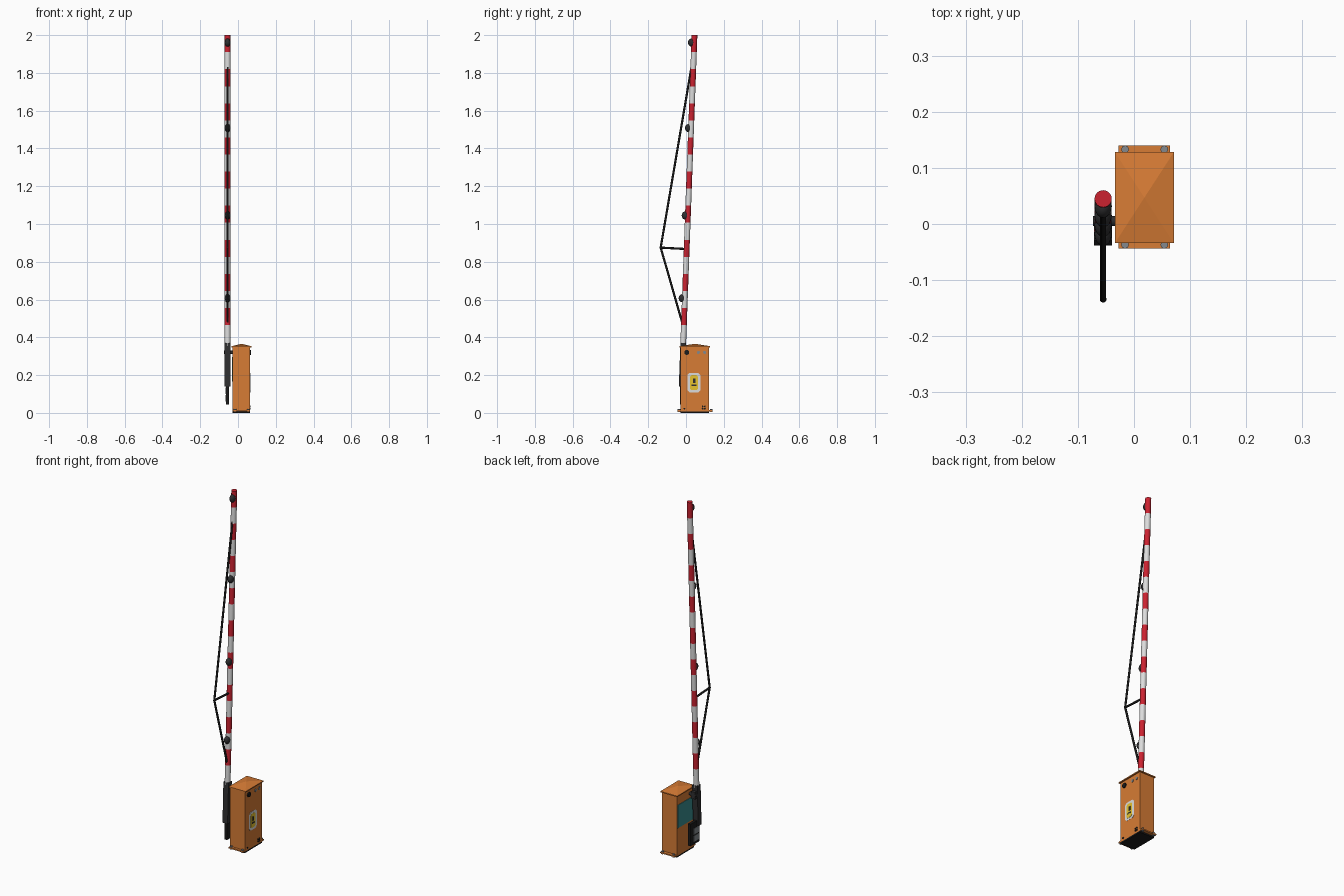
import bpy, bmesh, math
from mathutils import Vector, Matrix

if "Cube" in bpy.data.objects:
    bpy.data.objects.remove(bpy.data.objects["Cube"])


def mat(name, r, g, b):
    m = bpy.data.materials.new(name)
    m.diffuse_color = (r, g, b, 1)
    m.use_nodes = True
    m.node_tree.nodes["Principled BSDF"].inputs["Base Color"].default_value = m.diffuse_color
    return m


ORANGE = mat("orange", 0.68, 0.20, 0.035)
RED = mat("red", 0.60, 0.016, 0.03)
WHITE = mat("white", 0.72, 0.72, 0.72)
BLACK = mat("black", 0.010, 0.010, 0.010)
DARK = mat("dark grey", 0.028, 0.028, 0.030)
GREY = mat("steel grey", 0.23, 0.25, 0.27)
TEAL = mat("teal", 0.04, 0.26, 0.27)
YELLOW = mat("yellow", 0.80, 0.55, 0.03)


def make(name, bm, *mats, smooth=False):
    bmesh.ops.recalc_face_normals(bm, faces=bm.faces)
    me = bpy.data.meshes.new(name)
    bm.to_mesh(me)
    bm.free()
    ob = bpy.data.objects.new(name, me)
    bpy.context.collection.objects.link(ob)
    for m in mats:
        me.materials.append(m)
    if smooth:
        bpy.ops.object.select_all(action='DESELECT')
        bpy.context.view_layer.objects.active = ob
        ob.select_set(True)
        bpy.ops.object.shade_smooth_by_angle(angle=math.radians(40))
    return ob


def box(name, lo, hi, m):
    lo, hi = Vector(lo), Vector(hi)
    bm = bmesh.new()
    bmesh.ops.create_cube(bm, size=1, matrix=Matrix.Translation((lo + hi) / 2)
                          @ Matrix.Diagonal((*(hi - lo), 1)))
    return make(name, bm, m)


def rod(name, a, b, r, m, n=12):
    a, b = Vector(a), Vector(b)
    d = b - a
    bm = bmesh.new()
    bmesh.ops.create_cone(bm, cap_ends=True, segments=n, radius1=r, radius2=r, depth=d.length,
                          matrix=Matrix.Translation((a + b) / 2)
                          @ d.to_track_quat('Z', 'Y').to_matrix().to_4x4())
    return make(name, bm, m, smooth=True)


def plate(name, pts, x0, x1, m):
    """Extrude a y,z outline along x."""
    bm = bmesh.new()
    f = bm.faces.new([bm.verts.new((x0, y, z)) for y, z in pts])
    g = bmesh.ops.extrude_face_region(bm, geom=[f])["geom"]
    bmesh.ops.translate(bm, vec=(x1 - x0, 0, 0),
                        verts=[v for v in g if isinstance(v, bmesh.types.BMVert)])
    return make(name, bm, m)


def octagon(cy, cz, w, h, c):
    return [(cy + sy * a, cz + sz * b) for sy, sz, a, b in (
        (1, 1, w, h - c), (1, 1, w - c, h), (-1, 1, w - c, h), (-1, 1, w, h - c),
        (-1, -1, w, h - c), (-1, -1, w - c, h), (1, -1, w - c, h), (1, -1, w, h - c))]


X0, X1, Y0, Y1 = -0.028, 0.064, -0.030, 0.122   # cabinet footprint
AX, AR = -0.055, 0.0152                         # arm centre in x, arm radius


def arm_y(z):
    return 0.045 - 0.0366 * (2.0 - z)


# cabinet, base and mounting flange
box("cabinet_body", (X0, Y0, 0.008), (X1, Y1, 0.35), ORANGE)
box("base_plate", (X0, Y0, 0.0), (X1, Y1, 0.008), BLACK)
for i, (ya, yb) in enumerate(((-0.044, Y0), (Y1, 0.140))):
    box(f"mounting_flange_{i}", (X0, ya, 0.008), (X1, yb, 0.015), ORANGE)
    for j, x in enumerate((-0.016, 0.054)):
        y = (ya + yb) / 2 + (0.002 if i else 0)
        rod(f"anchor_bolt_{i}{j}", (x, y, 0.004), (x, y, 0.021), 0.007, GREY, 8)

# pyramid roof with a thin eave
bm = bmesh.new()
rx0, rx1, ry0, ry1 = -0.034, 0.071, -0.034, 0.128
rings = [[bm.verts.new((x, y, z)) for x, y in ((rx0, ry0), (rx1, ry0), (rx1, ry1), (rx0, ry1))]
         for z in (0.347, 0.353)]
apex = bm.verts.new(((rx0 + rx1) / 2, (ry0 + ry1) / 2, 0.366))
bm.faces.new(rings[0])
for i in range(4):
    j = (i + 1) % 4
    bm.faces.new((rings[0][i], rings[0][j], rings[1][j], rings[1][i]))
    bm.faces.new((rings[1][i], rings[1][j], apex))
make("cabinet_roof", bm, ORANGE)

# warning label, lock and screws on the right side
plate("label_back", octagon(0.042, 0.160, 0.035, 0.052, 0.012), X1, X1 + 0.001, WHITE)
plate("label_panel", octagon(0.042, 0.160, 0.021, 0.040, 0.008), X1, X1 + 0.002, YELLOW)
box("label_mark_upper", (X1, 0.038, 0.158), (X1 + 0.003, 0.050, 0.182), DARK)
box("label_mark_lower", (X1, 0.030, 0.142), (X1 + 0.003, 0.056, 0.150), DARK)
rod("shaft_cap", (X1, 0.004, 0.32), (X1 + 0.006, 0.004, 0.32), 0.013, BLACK, 20)
for i, y in enumerate((0.066, 0.098)):
    rod(f"side_lock_{i}", (X1, y, 0.32), (X1 + 0.003, y, 0.32), 0.008, GREY)
for i, (y, z) in enumerate(((-0.008, 0.022), (0.088, 0.022), (0.100, 0.022),
                            (0.088, 0.034), (0.100, 0.034))):
    rod(f"side_screw_{i}", (X1, y, z), (X1 + 0.003, y, z), 0.005, BLACK, 8)

# teal panel on the left side
box("side_panel", (X0 - 0.003, -0.022, 0.165), (X0, 0.118, 0.295), TEAL)

# striped arm, coloured ring by ring
bm = bmesh.new()
N, STEP = 24, 0.0903
levels = [2.0 - STEP * i for i in range(18)] + [0.355]
loops = [[bm.verts.new((AX + AR * math.cos(2 * math.pi * k / N),
                        arm_y(z) + AR * math.sin(2 * math.pi * k / N), z))
          for k in range(N)] for z in levels]
for i in range(len(levels) - 1):
    for k in range(N):
        f = bm.faces.new((loops[i][k], loops[i][(k + 1) % N],
                          loops[i + 1][(k + 1) % N], loops[i + 1][k]))
        f.material_index = i % 2
bm.faces.new(loops[0])
bm.faces.new(loops[-1]).material_index = 1
make("striped_arm", bm, RED, WHITE, smooth=True)

# arm holder, following the tilt of the arm
bm = bmesh.new()
bmesh.ops.create_cube(bm, size=1, matrix=Matrix.Translation((AX, 0, 0.255))
                      @ Matrix.Diagonal((0.032, 0.030, 0.23, 1)))
for v in bm.verts:
    v.co.y += arm_y(v.co.z)
make("arm_holder", bm, DARK)

# pivot shaft, counterweight and its light plates
rod("pivot_shaft", (-0.073, 0.005, 0.32), (X0, 0.005, 0.32), 0.009, DARK, 16)
box("pivot_lug", (AX - 0.012, -0.010, 0.30), (AX + 0.012, 0.016, 0.34), DARK)
box("counterweight", (-0.063, -0.031, 0.045), (-0.047, 0.048, 0.170), BLACK)
for i, z in enumerate((0.060, 0.101)):
    box(f"counterweight_plate_{i}", (-0.065, -0.025, z), (-0.063, 0.022, z + 0.034), GREY)

# bracing rods in front of the arm
tip = (AX, -0.134, 0.875)
for name, z in (("upper_brace", 1.83), ("lower_brace", 0.48), ("brace_strut", 0.868)):
    rod(name, (AX, arm_y(z) - 0.010, z), tip, 0.0058, BLACK, 10)
bm = bmesh.new()
bmesh.ops.create_uvsphere(bm, u_segments=10, v_segments=6, radius=0.0062,
                          matrix=Matrix.Translation(tip))
make("brace_joint", bm, BLACK, smooth=True)

# warning lamps along the arm
for i, z in enumerate((0.607, 1.045, 1.508, 1.960)):
    bm = bmesh.new()
    bmesh.ops.create_uvsphere(bm, u_segments=16, v_segments=10, radius=1,
                              matrix=Matrix.Translation((AX, arm_y(z) - 0.012, z))
                              @ Matrix.Diagonal((0.0155, 0.021, 0.022, 1)))
    make(f"arm_lamp_{i}", bm, DARK, smooth=True)
